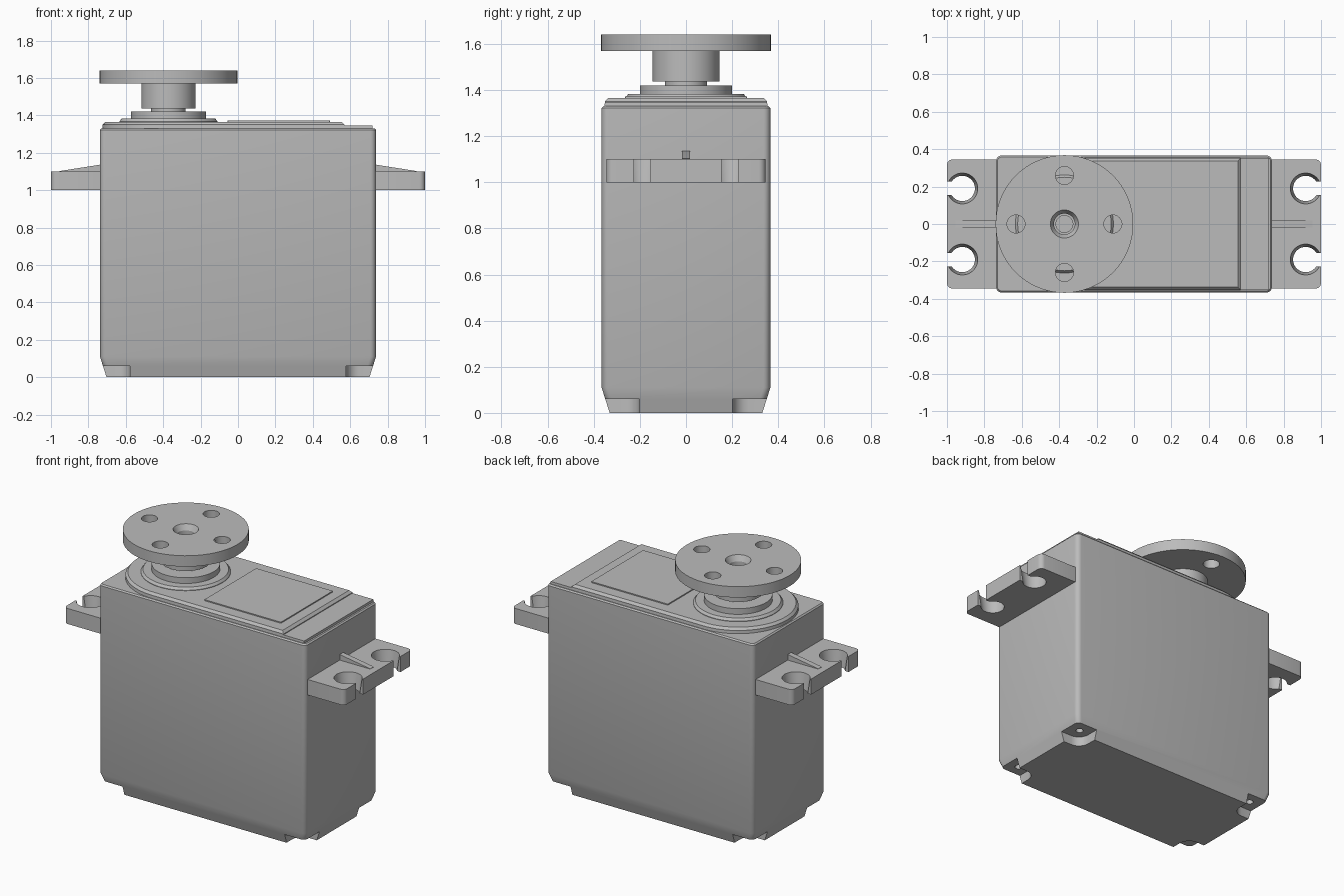
import bpy, bmesh
from math import pi, cos, sin, radians

cube = bpy.data.objects.get("Cube")
if cube:
    bpy.data.objects.remove(cube, do_unlink=True)

grey = bpy.data.materials.new("plain grey")
grey.use_nodes = True
colour = (0.5, 0.5, 0.5, 1)
grey.diffuse_color = colour
grey.node_tree.nodes["Principled BSDF"].inputs["Base Color"].default_value = colour

SHAFT_X = -0.372


def circle(r, x=0, y=0, n=64):
    return [(x + r * cos(2 * pi * i / n), y + r * sin(2 * pi * i / n)) for i in range(n)]


def rounded_rect(hx, hy, r, x=0, y=0, steps=6):
    pts = []
    for k, (sx, sy) in enumerate([(1, 1), (-1, 1), (-1, -1), (1, -1)]):
        for i in range(steps + 1):
            a = (k + i / steps) * pi / 2
            pts.append((x + sx * (hx - r) + r * cos(a), y + sy * (hy - r) + r * sin(a)))
    return pts


def lid_outline(r, end, steps=40):
    # half circle round the shaft, straight on to a square end
    arc = [pi / 2 + pi * i / steps for i in range(steps + 1)]
    return [(SHAFT_X + r * cos(a), r * sin(a)) for a in arc] + [(end, -r), (end, r)]


def loft(name, levels):
    # skin matching outlines stacked at given heights, capped at both ends
    bm = bmesh.new()
    rings = [[bm.verts.new((x, y, z)) for x, y in outline] for outline, z in levels]
    n = len(rings[0])
    for low, high in zip(rings, rings[1:]):
        for i in range(n):
            j = (i + 1) % n
            bm.faces.new((low[i], low[j], high[j], high[i]))
    bm.faces.new(rings[0][::-1])
    bm.faces.new(rings[-1])
    return finish(name, bm)


def finish(name, bm):
    bmesh.ops.recalc_face_normals(bm, faces=bm.faces)
    mesh = bpy.data.meshes.new(name)
    bm.to_mesh(mesh)
    bm.free()
    mesh.materials.append(grey)
    obj = bpy.data.objects.new(name, mesh)
    bpy.context.collection.objects.link(obj)
    return obj


def turned(name, profile):
    return loft(name, [(circle(r, SHAFT_X), z) for r, z in profile])


def cut(obj, cutters):
    for c in cutters:
        c.hide_render = True
        mod = obj.modifiers.new("cut", 'BOOLEAN')
        mod.operation = 'DIFFERENCE'
        mod.solver = 'EXACT'
        mod.object = c
    bpy.context.view_layer.update()
    result = obj.evaluated_get(bpy.context.evaluated_depsgraph_get())
    mesh = bpy.data.meshes.new_from_object(result)
    obj.modifiers.clear()
    obj.data = mesh
    for c in cutters:
        bpy.data.objects.remove(c, do_unlink=True)


# Case with tapered foot, notched corners and screw holes
HX, HY = 0.738, 0.366
case = loft("case", [
    (rounded_rect(HX - 0.035, HY - 0.035, 0.03), 0),
    (rounded_rect(HX, HY, 0.03), 0.11),
    (rounded_rect(HX, HY, 0.03), 1.322),
    (rounded_rect(HX - 0.008, HY - 0.008, 0.022), 1.33)])
cutters = []
for sx in (-1, 1):
    for sy in (-1, 1):
        notch = rounded_rect(0.155, 0.155, 0.07, sx * 0.733, sy * 0.357)
        hole = circle(0.022, sx * 0.648, sy * 0.277, 24)
        cutters.append(loft("notch_cutter", [(notch, -0.1), (notch, 0.06)]))
        cutters.append(loft("screw_cutter", [(hole, -0.1), (hole, 0.14)]))
cut(case, cutters)

# Stepped lid and label panel
loft("lid_base", [(lid_outline(0.354, 0.72), 1.32), (lid_outline(0.352, 0.718), 1.345)])
loft("lid_top", [
    (lid_outline(0.352, 0.57), 1.34),
    (lid_outline(0.352, 0.57), 1.35),
    (lid_outline(0.338, 0.555), 1.365)])
panel = rounded_rect(0.273, 0.264, 0.002, 0.218, 0, 1)
loft("label_panel", [(panel, 1.36), (panel, 1.372)])

# Bearing boss under the horn
turned("bearing_boss", [(0.262, 1.36), (0.262, 1.368), (0.25, 1.383),
                        (0.2, 1.383), (0.2, 1.42)])

# Round output horn with a recessed centre and four holes
horn = turned("output_horn", [
    (0.092, 1.41), (0.092, 1.437), (0.145, 1.437), (0.145, 1.57),
    (0.368, 1.57), (0.368, 1.64), (0.075, 1.64), (0.056, 1.605),
    (0.056, 1.56), (0.045, 1.56), (0.045, 1.5)])
cutters = []
for i in range(4):
    a = i * pi / 2
    hole = circle(0.048, SHAFT_X + 0.259 * cos(a), 0.259 * sin(a), 32)
    cutters.append(loft("horn_cutter", [(hole, 1.5), (hole, 1.7)]))
cut(horn, cutters)

# Mounting ears with open tapered holes and a sloping rib
for side, s in (("left", 1), ("right", -1)):
    plate = rounded_rect(0.15, 0.345, 0.03, s * 0.85)
    ear = loft(side + "_mounting_ear", [(plate, 1.0), (plate, 1.1)])
    cutters = []
    for sy in (-1, 1):
        x, y = s * 0.918, sy * 0.19
        slot = rounded_rect(0.1, 0.036, 0.002, s * 1.02, y, 1)
        cutters.append(loft("ear_hole_cutter", [
            (circle(0.066, x, y, 48), 0.99), (circle(0.084, x, y, 48), 1.11)]))
        cutters.append(loft("ear_slot_cutter", [(slot, 0.95), (slot, 1.15)]))
    cut(ear, cutters)

    bm = bmesh.new()
    tri = [(0.72, 1.09), (0.955, 1.09), (0.955, 1.102), (0.738, 1.136), (0.72, 1.136)]
    face = bm.faces.new([bm.verts.new((s * x, -0.018, z)) for x, z in tri])
    ext = bmesh.ops.extrude_face_region(bm, geom=[face])
    moved = [g for g in ext["geom"] if isinstance(g, bmesh.types.BMVert)]
    bmesh.ops.translate(bm, verts=moved, vec=(0, 0.036, 0))
    finish(side + "_ear_rib", bm)

# Smooth rounded sides, keep hard edges
for obj in bpy.context.collection.objects:
    if obj.type == 'MESH' and grey.name in obj.data.materials:
        obj.data.polygons.foreach_set("use_smooth", [True] * len(obj.data.polygons))
        obj.data.set_sharp_from_angle(angle=radians(25))
